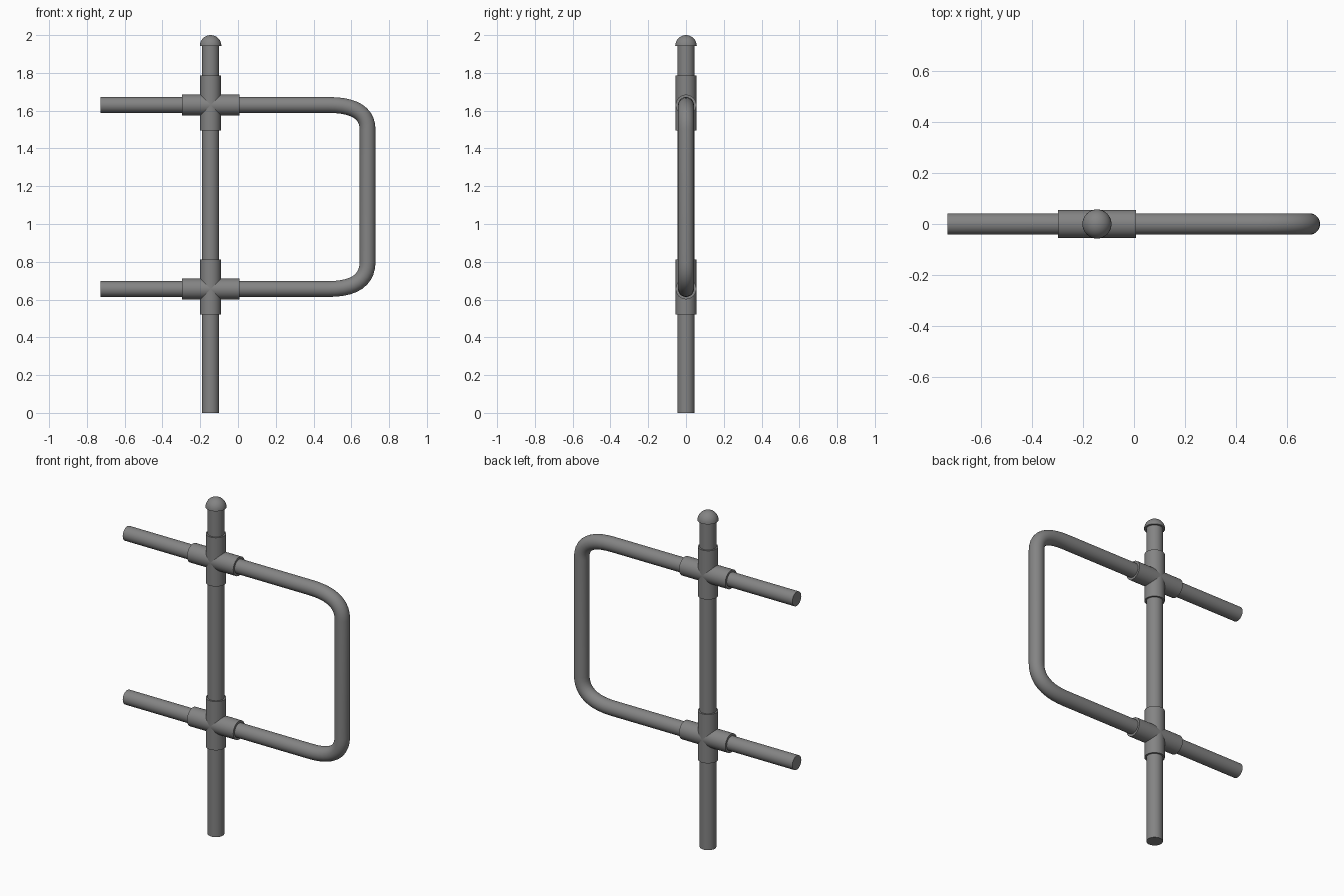
import bpy
import bmesh
from math import pi, radians
from mathutils import Matrix, Vector

default = bpy.data.objects.get("Cube")
if default:
    bpy.data.objects.remove(default, do_unlink=True)

POST_X = -0.145
RAILS = {"lower": 0.656, "upper": 1.63}

grey = bpy.data.materials.new("pipe_grey")
grey.use_nodes = True
colour = (0.23, 0.23, 0.23, 1)
grey.diffuse_color = colour
grey.node_tree.nodes["Principled BSDF"].inputs["Base Color"].default_value = colour


def select_only(obj):
    bpy.ops.object.select_all(action='DESELECT')
    obj.select_set(True)
    bpy.context.view_layer.objects.active = obj


def finish(name, bm):
    mesh = bpy.data.meshes.new(name)
    bm.to_mesh(mesh)
    bm.free()
    mesh.materials.append(grey)
    obj = bpy.data.objects.new(name, mesh)
    bpy.context.collection.objects.link(obj)
    select_only(obj)
    bpy.ops.object.shade_smooth_by_angle(angle=radians(35))
    return obj


def add_cylinder(bm, centre, radius, length, along_x=False):
    turn = Matrix.Rotation(pi / 2, 4, 'Y') if along_x else Matrix()
    bmesh.ops.create_cone(bm, cap_ends=True, segments=32, radius1=radius, radius2=radius,
                          depth=length, matrix=Matrix.Translation(centre) @ turn)


# Upright post
bm = bmesh.new()
add_cylinder(bm, (POST_X, 0, 0.975), 0.045, 1.95)
finish("post", bm)

# Domed cap: upper half of a sphere with a flat underside
bm = bmesh.new()
bmesh.ops.create_uvsphere(bm, u_segments=32, v_segments=16, radius=0.057)
cut = bmesh.ops.bisect_plane(bm, geom=bm.verts[:] + bm.edges[:] + bm.faces[:],
                             plane_co=(0, 0, 0), plane_no=(0, 0, 1), clear_inner=True)
bmesh.ops.holes_fill(bm, edges=[e for e in bm.edges if e.is_boundary])
bmesh.ops.translate(bm, verts=bm.verts, vec=(POST_X, 0, 1.943))
finish("post_cap", bm)

# Cross fittings where the rails meet the post
for level, z in RAILS.items():
    bm = bmesh.new()
    add_cylinder(bm, (POST_X, 0, z + 0.01), 0.055, 0.29)
    add_cylinder(bm, (POST_X, 0, z), 0.055, 0.304, along_x=True)
    finish(level + "_cross_fitting", bm)


# Bent rail: two arms joined by a rounded loop
def bend(start, corner, end, steps=10):
    a, b, c = Vector(start), Vector(corner), Vector(end)
    return [a.lerp(b, i / steps).lerp(b.lerp(c, i / steps), i / steps)
            for i in range(steps + 1)]


low, high = RAILS["lower"], RAILS["upper"]
left, right, bend_x = -0.729, 0.686, 0.48
path = [Vector((left, 0, high))]
path += bend((bend_x, 0, high), (right, 0, high), (right, 0, 1.5))
path += bend((right, 0, 0.8), (right, 0, low), (bend_x, 0, low))
path.append(Vector((left, 0, low)))

curve = bpy.data.curves.new("bent_rail", 'CURVE')
curve.dimensions = '3D'
curve.bevel_depth = 0.042
curve.bevel_resolution = 12
curve.use_fill_caps = True
spline = curve.splines.new('POLY')
spline.points.add(len(path) - 1)
for point, co in zip(spline.points, path):
    point.co = (*co, 1)
curve.materials.append(grey)
rail = bpy.data.objects.new("bent_rail", curve)
bpy.context.collection.objects.link(rail)
select_only(rail)
bpy.ops.object.convert(target='MESH')
bpy.ops.object.shade_smooth_by_angle(angle=radians(35))
